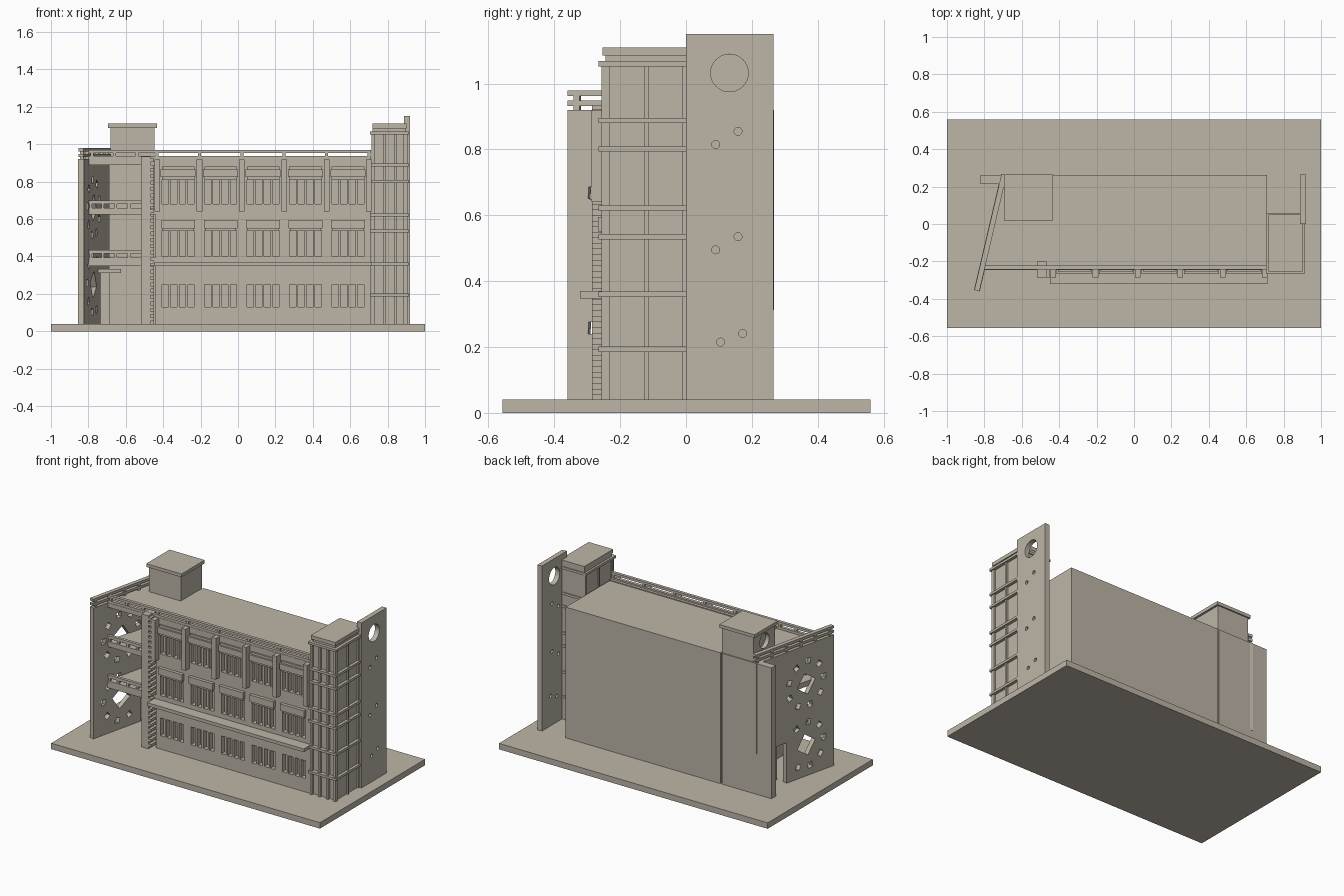
import bpy, bmesh, math
from mathutils import Matrix, Vector

if "Cube" in bpy.data.objects:
    bpy.data.objects.remove(bpy.data.objects["Cube"])

stone = bpy.data.materials.new("warm_stone")
stone.diffuse_color = (0.51, 0.465, 0.39, 1)
stone.use_nodes = True
stone.node_tree.nodes["Principled BSDF"].inputs["Base Color"].default_value = stone.diffuse_color


def add_box(bm, b, m=Matrix()):
    x0, x1, y0, y1, z0, z1 = b
    mat = m @ Matrix.Translation(((x0 + x1) / 2, (y0 + y1) / 2, (z0 + z1) / 2)) \
        @ Matrix.Diagonal((x1 - x0, y1 - y0, z1 - z0, 1))
    bmesh.ops.create_cube(bm, size=1, matrix=mat)


def finish(name, bm):
    me = bpy.data.meshes.new(name)
    bm.to_mesh(me)
    bm.free()
    me.materials.append(stone)
    ob = bpy.data.objects.new(name, me)
    bpy.context.collection.objects.link(ob)
    return ob


def boxes(name, items, m=Matrix()):
    bm = bmesh.new()
    for b in items:
        add_box(bm, b, m)
    return finish(name, bm)


def prism(name, pts, z0, z1):
    bm = bmesh.new()
    f = bm.faces.new([bm.verts.new((x, y, z0)) for x, y in pts])
    ext = bmesh.ops.extrude_face_region(bm, geom=[f])["geom"]
    bmesh.ops.translate(bm, vec=(0, 0, z1 - z0),
                        verts=[v for v in ext if isinstance(v, bmesh.types.BMVert)])
    bmesh.ops.recalc_face_normals(bm, faces=bm.faces)
    return finish(name, bm)


def add_disc(bm, x, y, z, r, depth, seg=32):
    bmesh.ops.create_cone(bm, cap_ends=True, segments=seg, radius1=r, radius2=r, depth=depth,
                          matrix=Matrix.Translation((x, y, z)) @ Matrix.Rotation(math.pi / 2, 4, 'Y'))


def cut(ob, cutter):
    cutter.hide_render = True
    cutter.hide_viewport = True
    mod = ob.modifiers.new("openings", 'BOOLEAN')
    mod.object = cutter
    mod.solver = 'EXACT'


FRONT = -0.245
bays = [-0.32 + 0.227 * i for i in range(5)]
piers = [-0.432] + [-0.206 + 0.2265 * i for i in range(5)]

# ground plate
boxes("base", [(-1, 1, -0.557, 0.56, 0, 0.04)])

# main block with window slots
main = boxes("main_block", [(-0.44, 0.712, FRONT, 0.262, 0.04, 0.92)])
slots = []
for c in bays:
    for z0, z1 in ((0.13, 0.25), (0.40, 0.54), (0.68, 0.81)):
        for k in range(4):
            x = c + (k - 1.5) * 0.046
            slots.append((x - 0.017, x + 0.017, FRONT - 0.05, FRONT + 0.035, z0, z1))
cut(main, boxes("window_cutter", slots))

# window lintels on the upper floors
lint = []
for c in bays:
    lint += [(c - 0.09, c + 0.09, FRONT - 0.022, FRONT + 0.01, 0.55, 0.595),
             (c - 0.083, c + 0.083, FRONT - 0.01, FRONT + 0.01, 0.535, 0.55),
             (c - 0.094, c + 0.094, FRONT - 0.022, FRONT + 0.01, 0.825, 0.865),
             (c - 0.087, c + 0.087, FRONT - 0.01, FRONT + 0.01, 0.81, 0.88)]
boxes("window_lintels", lint)

# short piers between upper windows and the canopy over the ground floor
boxes("upper_piers", [(p - 0.015, p + 0.015, -0.287, FRONT + 0.01, 0.64, 0.918) for p in piers])
boxes("canopy", [(-0.45, 0.715, -0.322, FRONT + 0.01, 0.348, 0.37)])

# notched column at the left end of the facade
boxes("column_core", [(-0.518, -0.468, -0.285, -0.20, 0.04, 0.935)])
boxes("column_fins", [(-0.47, -0.449, -0.285, -0.20, 0.055 + 0.034 * i, 0.073 + 0.034 * i)
                      for i in range(26)])

# stair tower, its cap and a round recess on the outer side
stair = boxes("stair_tower", [(-0.682, -0.447, 0.03, 0.255, 0.04, 1.09)])
boxes("stair_wall", [(-0.69, -0.45, 0.02, 0.262, 0.04, 0.92)])
boxes("stair_cap", [(-0.695, -0.433, 0.018, 0.264, 1.088, 1.11)])
bm = bmesh.new()
add_disc(bm, -0.68, 0.14, 1.02, 0.05, 0.05)
cut(stair, finish("stair_window_cutter", bm))
boxes("rear_side_wall", [(-0.82, -0.68, 0.215, 0.262, 0.04, 0.92)])
boxes("stair_seam", [(-0.452, -0.438, 0.0, 0.252, 0.04, 0.918)])


def panel_x(y):  # inner face of the slanted panel
    return -0.748 + 0.2335 * y


# balcony slabs and roof over the open corner
def corner(name, y0, y1, z0, z1):
    prism(name, [(panel_x(y0), y0), (-0.44, y0), (-0.44, y1), (panel_x(y1), y1)], z0, z1)


corner("corner_roof", -0.245, 0.215, 0.89, 0.92)
corner("lower_balcony", -0.245, 0.03, 0.348, 0.395)
corner("upper_balcony", -0.245, 0.03, 0.625, 0.66)
rails = []
for z in (0.395, 0.66):
    rails.append((-0.80, -0.51, -0.245, -0.225, z + 0.02, z + 0.04))
    rails += [(x, x + 0.014, -0.243, -0.227, z - 0.01, z + 0.022) for x in (-0.795, -0.73, -0.66, -0.59)]
boxes("balcony_rails", rails)
boxes("door_canopy", [(-0.76, -0.625, -0.03, 0.06, 0.312, 0.332)])

# slanted side panel, built in its own frame: local y runs along the panel
ang = math.atan2(-0.145, 0.62)
frame = Matrix.Translation((-0.7675, -0.0465, 0)) @ Matrix.Rotation(ang, 4, 'Z')
side = boxes("slanted_panel", [(-0.016, 0.016, -0.318, 0.318, 0.04, 0.92)], frame)
bm = bmesh.new()
add_box(bm, (-0.1, 0.1, 0.07, 0.4, 0.0, 0.312), frame)


def tilted_hole(y, z, size, turn):
    m = frame @ Matrix.Translation((0, y, z)) @ Matrix.Rotation(turn, 4, 'X')
    add_box(bm, (-0.1, 0.1, -size / 2, size / 2, -size / 2, size / 2), m)


for cz, n in ((0.66, 9), (0.25, 9)):
    tilted_hole(-0.09, cz, 0.105, math.radians(35))
    for i in range(n):
        a = math.tau * i / n + 0.3
        y, z = -0.09 + 0.145 * math.cos(a), cz + 0.15 * math.sin(a)
        if y < 0.03 or z > 0.35:
            tilted_hole(y, z, 0.036, a)
cut(side, finish("panel_hole_cutter", bm))

# roof railings: along the panel and along the facade
pr = [(-0.014, 0.014, -0.318, 0.318, z, z + 0.017) for z in (0.932, 0.962)]
pr += [(-0.01, 0.01, -0.3 + 0.118 * i, -0.282 + 0.118 * i, 0.915, 0.965) for i in range(6)]
boxes("panel_railing", pr, frame)
fr = [(-0.80, 0.712, -0.243, -0.222, z, z + 0.016) for z in (0.92, 0.954)]
fr += [(p - 0.008, p + 0.008, -0.241, -0.224, 0.915, 0.958) for p in [-0.78, -0.66, -0.54] + piers]
boxes("roof_railing", fr)
boxes("roof_kerb", [(-0.44, 0.712, -0.243, -0.203, 0.915, 0.926)])

# glazed corner tower with rings and posts
boxes("corner_tower_core", [(0.72, 0.895, -0.238, 0.05, 0.04, 1.09)])
boxes("corner_tower_cap", [(0.72, 0.902, -0.254, 0.052, 1.085, 1.11),
                           (0.73, 0.895, -0.245, 0.045, 1.06, 1.09)])
boxes("corner_tower_rings", [b for z in (0.185, 0.352, 0.527, 0.614, 0.793, 0.88, 1.052)
                             for b in ((0.706, 0.915, -0.265, 0.0, z, z + 0.016),
                                       (0.706, 0.89, -0.01, 0.057, z, z + 0.016))])
posts = [(x - 0.008, x + 0.008, -0.256, -0.23, 0.04, 1.06) for x in (0.722, 0.782, 0.842, 0.898)]
posts += [(0.885, 0.907, y - 0.006, y + 0.006, 0.04, 1.06) for y in (-0.247, -0.12, -0.006)]
posts += [(0.713, 0.73, y - 0.006, y + 0.006, 0.04, 1.06) for y in (-0.247, -0.1, 0.045)]
boxes("corner_tower_posts", posts)

# tall end slab with round openings
slab = boxes("end_slab", [(0.887, 0.92, 0.0, 0.265, 0.04, 1.15)])
bm = bmesh.new()
add_disc(bm, 0.90, 0.132, 1.032, 0.057, 0.2)
for y, z in ((0.09, 0.815), (0.158, 0.855), (0.09, 0.495), (0.158, 0.535), (0.105, 0.215), (0.172, 0.241)):
    add_disc(bm, 0.90, y, z, 0.012, 0.2, 20)
cut(slab, finish("slab_hole_cutter", bm))
